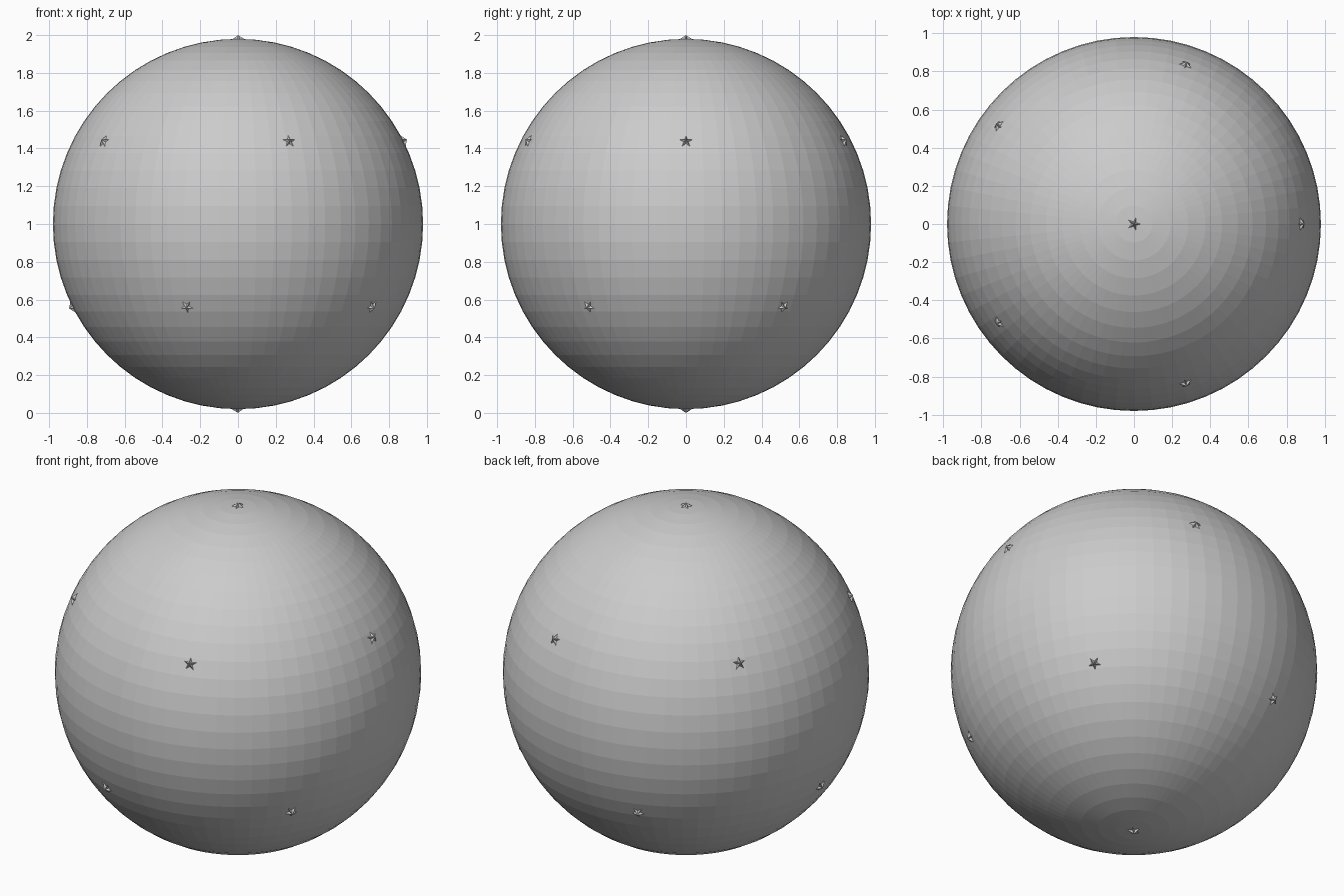
import bpy, bmesh, math
from mathutils import Vector

if "Cube" in bpy.data.objects:
    bpy.data.objects.remove(bpy.data.objects["Cube"])

CENTRE = Vector((0, 0, 1))

grey = bpy.data.materials.new("light_grey")
grey.diffuse_color = (0.6, 0.6, 0.6, 1)
grey.use_nodes = True
grey.node_tree.nodes["Principled BSDF"].inputs["Base Color"].default_value = grey.diffuse_color

# Ball: flat-faceted sphere
bpy.ops.mesh.primitive_uv_sphere_add(segments=64, ring_count=32, radius=0.98, location=CENTRE)
ball = bpy.context.object
ball.name = "ball"
ball.data.materials.append(grey)


def ring(z, start):
    r = math.sqrt(1 - z * z)
    return [Vector((r * math.cos(math.radians(start + 72 * i)),
                    r * math.sin(math.radians(start + 72 * i)), z)) for i in range(5)]


# Star points: great dodecahedron whose twelve tips break through the ball
h = 1 / math.sqrt(5)
tips = [Vector((0, 0, 1))] + ring(h, 0) + ring(-h, 36) + [Vector((0, 0, -1))]
bm = bmesh.new()
verts = [bm.verts.new(p) for p in tips]
for axis in tips:
    # One pentagon through the five neighbours of each tip
    near = [v for v in verts if abs(v.co.dot(axis) - h) < 0.01]
    u = (near[0].co - axis * h).normalized()
    w = axis.cross(u)
    near.sort(key=lambda v: math.atan2(v.co.dot(w), v.co.dot(u)))
    bm.faces.new(near)
mesh = bpy.data.meshes.new("star_points")
bm.to_mesh(mesh)
bm.free()
mesh.materials.append(grey)
stars = bpy.data.objects.new("star_points", mesh)
stars.location = CENTRE
bpy.context.collection.objects.link(stars)
